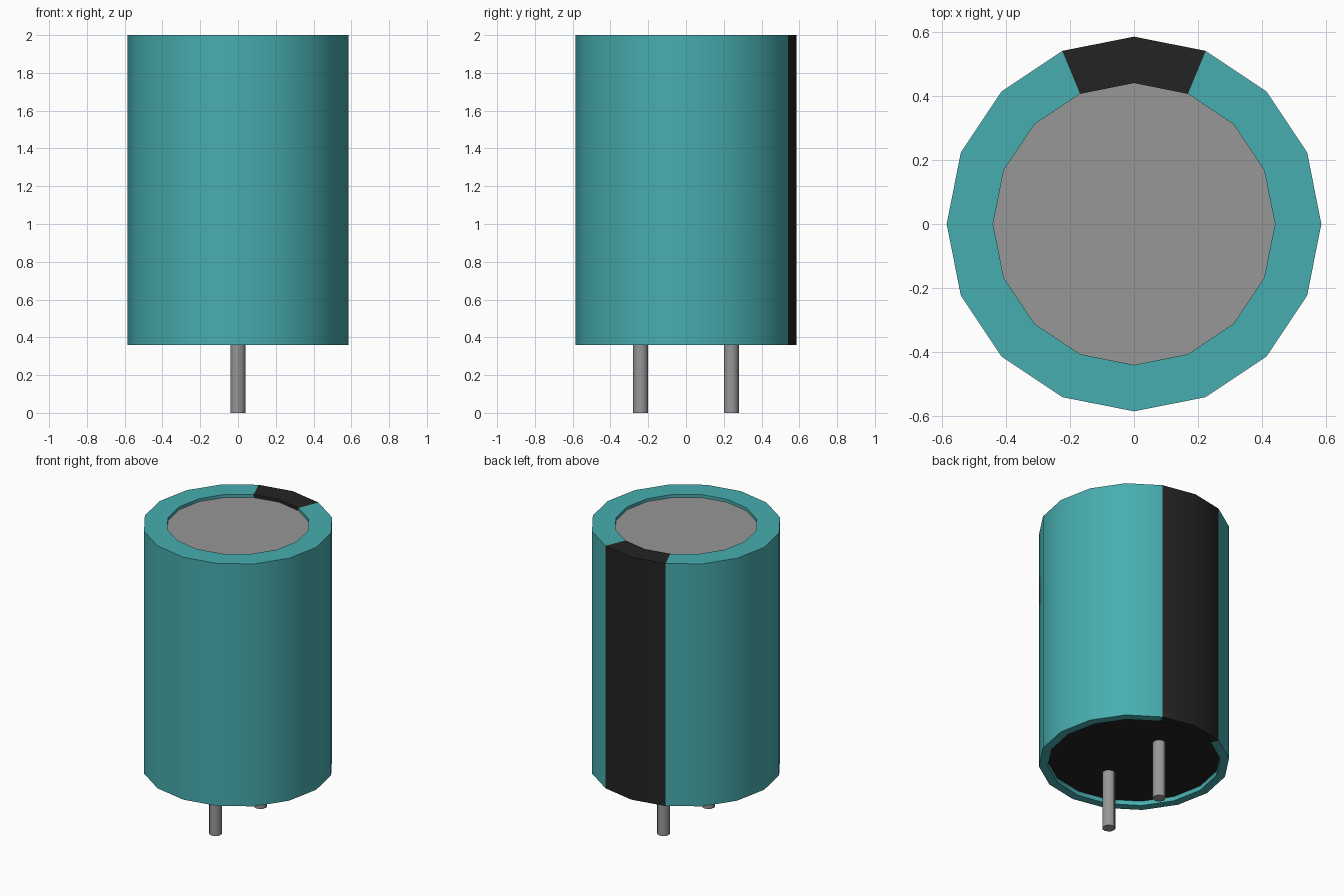
import bpy
import bmesh
from math import cos, sin, pi, radians

cube = bpy.data.objects.get("Cube")
if cube:
    bpy.data.objects.remove(cube, do_unlink=True)

SIDES = 16
TOP, BOTTOM = 2.0, 0.36
R_OUT, R_TOP, R_BASE = 0.585, 0.44, 0.53
PLATE_TOP, PLATE_BASE = TOP - 0.02, BOTTOM + 0.03


def material(name, rgb):
    mat = bpy.data.materials.new(name)
    mat.use_nodes = True
    mat.diffuse_color = (*rgb, 1)
    mat.node_tree.nodes["Principled BSDF"].inputs["Base Color"].default_value = (*rgb, 1)
    return mat


teal = material("teal sleeve", (0.064, 0.42, 0.43))
black = material("black", (0.017, 0.017, 0.017))
grey = material("grey metal", (0.31, 0.31, 0.31))


def finish(name, bm, *mats):
    mesh = bpy.data.meshes.new(name)
    bm.to_mesh(mesh)
    bm.free()
    for mat in mats:
        mesh.materials.append(mat)
    obj = bpy.data.objects.new(name, mesh)
    bpy.context.collection.objects.link(obj)
    bpy.ops.object.select_all(action="DESELECT")
    obj.select_set(True)
    bpy.context.view_layer.objects.active = obj
    bpy.ops.object.shade_smooth_by_angle(angle=radians(30))
    return obj


def plate(name, radius, z, mat, up):
    bm = bmesh.new()
    verts = [bm.verts.new((radius * cos(2 * pi * i / SIDES), radius * sin(2 * pi * i / SIDES), z))
             for i in range(SIDES)]
    bm.faces.new(verts if up else verts[::-1])
    return finish(name, bm, mat)


# Sleeve: profile swept around z, rolled over the rim at both ends
profile = [(R_TOP, PLATE_TOP), (R_TOP, TOP), (R_OUT, TOP),
           (R_OUT, BOTTOM), (R_BASE, BOTTOM), (R_BASE, PLATE_BASE)]
bm = bmesh.new()
rings = [[bm.verts.new((r * cos(2 * pi * i / SIDES), r * sin(2 * pi * i / SIDES), z))
          for i in range(SIDES)] for r, z in profile]
for upper, lower in zip(rings, rings[1:]):
    for i in range(SIDES):
        k = (i + 1) % SIDES
        face = bm.faces.new((upper[i], lower[i], lower[k], upper[k]))
        # Polarity stripe: the two segments at the back
        face.material_index = int(i in (SIDES // 4 - 1, SIDES // 4))
finish("sleeve", bm, teal, black)

# Recessed end plates
plate("top_plate", R_TOP, PLATE_TOP, grey, True)
plate("base_plate", R_BASE, PLATE_BASE, black, False)

# Pair of lead pins
for name, y in (("front_pin", -0.24), ("back_pin", 0.24)):
    bm = bmesh.new()
    bmesh.ops.create_cone(bm, cap_ends=True, segments=12, radius1=0.04, radius2=0.04,
                          depth=PLATE_BASE)
    bmesh.ops.translate(bm, verts=bm.verts, vec=(0, y, PLATE_BASE / 2))
    finish(name, bm, grey)
